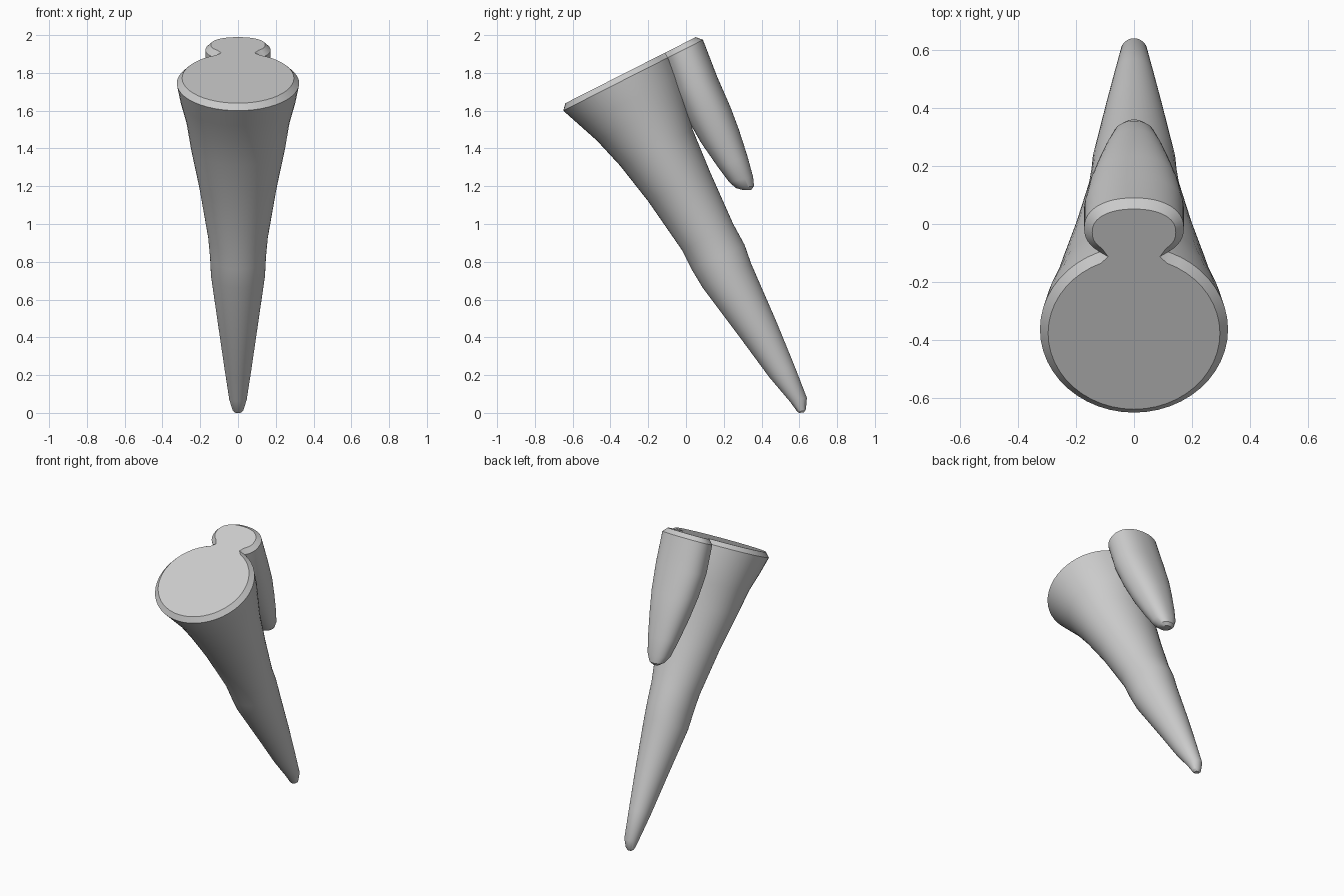
import bpy, bmesh, math
from mathutils import Vector

if "Cube" in bpy.data.objects:
    bpy.data.objects.remove(bpy.data.objects["Cube"])

SIDES = 48


def loft(name, sections, power=1.0):
    """Skin closed rings; each section = front y, front z, back y, back z, half width."""
    bm = bmesh.new()
    rings = []
    for fy, fz, by, bz, hw in sections:
        ring = []
        for i in range(SIDES):
            a = 2 * math.pi * i / SIDES
            c, s = math.cos(a), math.sin(a)
            c = math.copysign(abs(c) ** power, c)
            s = math.copysign(abs(s) ** power, s)
            t = (1 + s) / 2
            ring.append(bm.verts.new((hw * c, fy + (by - fy) * t, fz + (bz - fz) * t)))
        rings.append(ring)
    for r0, r1 in zip(rings, rings[1:]):
        for i in range(SIDES):
            j = (i + 1) % SIDES
            bm.faces.new((r0[i], r0[j], r1[j], r1[i]))
    bm.faces.new(rings[0])
    bm.faces.new(rings[-1])
    bmesh.ops.recalc_face_normals(bm, faces=bm.faces[:])
    mesh = bpy.data.meshes.new(name)
    bm.to_mesh(mesh)
    bm.free()
    obj = bpy.data.objects.new(name, mesh)
    bpy.context.collection.objects.link(obj)
    return obj


# long tapering spike, running past the cut plane at the top
spike = loft("tapered_spike", [
    (-.73, 1.665, -.13, 2.00, .335),
    (-.65, 1.60, -.08, 1.90, .325),
    (-.56, 1.52, -.04, 1.79, .305),
    (-.47, 1.44, .00, 1.66, .275),
    (-.35, 1.31, .035, 1.50, .25),
    (-.20, 1.12, .13, 1.27, .205),
    (-.02, .86, .25, 1.00, .158),
    (.03, .76, .31, .89, .148),
    (.09, .66, .345, .79, .143),
    (.30, .38, .48, .48, .10),
    (.44, .19, .57, .26, .07),
    (.55, .06, .64, .08, .046),
    (.59, .005, .635, .02, .028),
    (.60, .0, .625, .003, .015)])

# short rear spur
spur = loft("rear_spur", [
    (-.18, 1.93, .04, 2.08, .165),
    (-.12, 1.87, .09, 1.975, .172),
    (-.06, 1.70, .165, 1.78, .172),
    (.00, 1.57, .235, 1.62, .155),
    (.08, 1.43, .28, 1.50, .13),
    (.17, 1.30, .325, 1.36, .10),
    (.23, 1.22, .355, 1.25, .075),
    (.265, 1.19, .36, 1.20, .05),
    (.30, 1.18, .345, 1.18, .025)], 0.9)

# fuse the two parts
mod = spike.modifiers.new("fuse", 'BOOLEAN')
mod.operation = 'UNION'
mod.solver = 'EXACT'
mod.object = spur
bpy.context.view_layer.objects.active = spike
spike.select_set(True)
bpy.ops.object.modifier_apply(modifier=mod.name)
bpy.data.objects.remove(spur)

# slice off the slanted top, cap it and raise an inset rim
bm = bmesh.new()
bm.from_mesh(spike.data)
slant = Vector((0, .74, .375)).normalized()
normal = Vector((0, -slant.z, slant.y))
cut = bmesh.ops.bisect_plane(bm, geom=bm.verts[:] + bm.edges[:] + bm.faces[:], dist=1e-5,
                             plane_co=(0, -.65, 1.60), plane_no=normal, clear_outer=True)
bmesh.ops.remove_doubles(bm, verts=bm.verts[:], dist=.0005)
bmesh.ops.holes_fill(bm, edges=[e for e in bm.edges if e.is_boundary], sides=0)
bmesh.ops.recalc_face_normals(bm, faces=bm.faces[:])
cap = max(bm.faces, key=lambda f: f.calc_area())
bmesh.ops.inset_region(bm, faces=[cap], thickness=.028, depth=.03, use_even_offset=False)
bmesh.ops.triangulate(bm, faces=[cap])
bm.to_mesh(spike.data)
bm.free()

bpy.ops.object.shade_smooth_by_angle(angle=math.radians(30))
